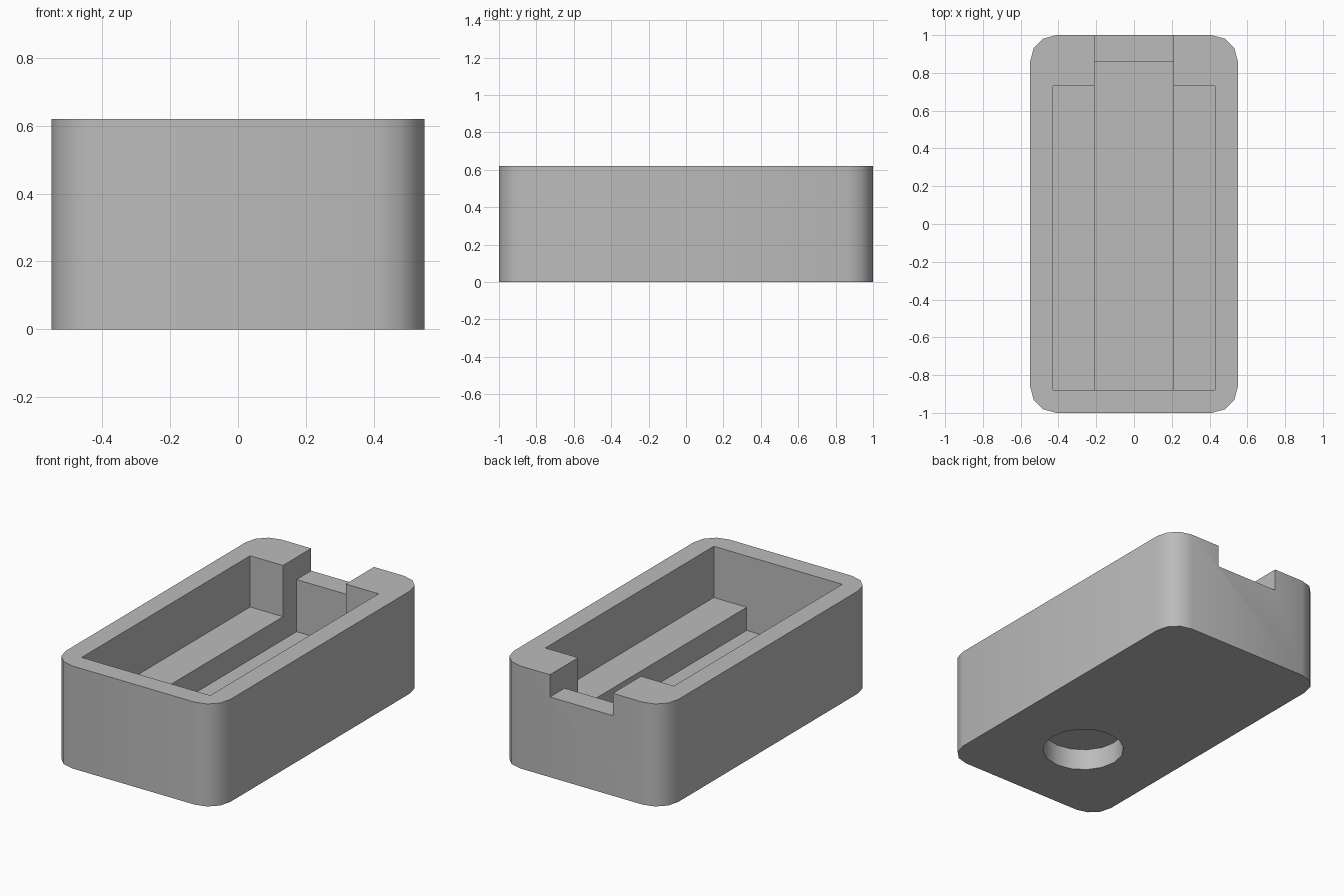
import bpy, bmesh, math

default = bpy.data.objects.get("Cube")
if default:
    bpy.data.objects.remove(default, do_unlink=True)

HEIGHT = 0.62
ABOVE = 0.9          # cutters run past the rim
SLOT = 0.21          # half width of the centre slot


def material(name, value):
    mat = bpy.data.materials.new(name)
    mat.use_nodes = True
    colour = (value, value, value, 1)
    mat.diffuse_color = colour
    mat.node_tree.nodes["Principled BSDF"].inputs["Base Color"].default_value = colour
    return mat


def finish(bm, name):
    bmesh.ops.recalc_face_normals(bm, faces=bm.faces)
    mesh = bpy.data.meshes.new(name)
    bm.to_mesh(mesh)
    bm.free()
    obj = bpy.data.objects.new(name, mesh)
    bpy.context.collection.objects.link(obj)
    return obj


def box(name, half_x, y0, y1, z0, z1, radius=0):
    bm = bmesh.new()
    bmesh.ops.create_cube(bm, size=1)
    for v in bm.verts:
        v.co.x *= 2 * half_x
        v.co.y = y1 if v.co.y > 0 else y0
        v.co.z = z1 if v.co.z > 0 else z0
    if radius:
        upright = [e for e in bm.edges
                   if abs(e.verts[0].co.z - e.verts[1].co.z) > 0.01]
        bmesh.ops.bevel(bm, geom=upright, offset=radius, segments=3,
                        profile=0.5, affect='EDGES')
    return finish(bm, name)


def cylinder(name, radius, y, z0, z1):
    bm = bmesh.new()
    bmesh.ops.create_cone(bm, cap_ends=True, segments=16, radius1=radius,
                          radius2=radius, depth=z1 - z0)
    bmesh.ops.translate(bm, verts=bm.verts, vec=(0, y, (z0 + z1) / 2))
    return finish(bm, name)


# Rounded block
case = box("open_case", 0.55, -1, 1, 0, HEIGHT, radius=0.14)
case.data.materials.append(material("grey", 0.5))

# Centre slot, wide pocket with side ledges, rear notch, blind hole below
cutters = [
    box("slot_cutter", SLOT, -0.88, 0.86, 0.17, ABOVE),
    box("pocket_cutter", 0.43, -0.88, 0.73, 0.31, ABOVE),
    box("notch_cutter", SLOT, 0.5, 1.2, 0.485, ABOVE),
    cylinder("hole_cutter", 0.23, -0.45, -0.2, 0.13),
]

bpy.context.view_layer.objects.active = case
for cutter in cutters:
    cutter.hide_render = True
    mod = case.modifiers.new(cutter.name, 'BOOLEAN')
    mod.operation = 'DIFFERENCE'
    mod.solver = 'EXACT'
    mod.object = cutter
    bpy.ops.object.modifier_apply(modifier=mod.name)
    bpy.data.objects.remove(cutter, do_unlink=True)

# Smooth rounded corners, crisp edges
bpy.ops.object.select_all(action='DESELECT')
case.select_set(True)
bpy.ops.object.shade_smooth_by_angle(angle=math.radians(35))
